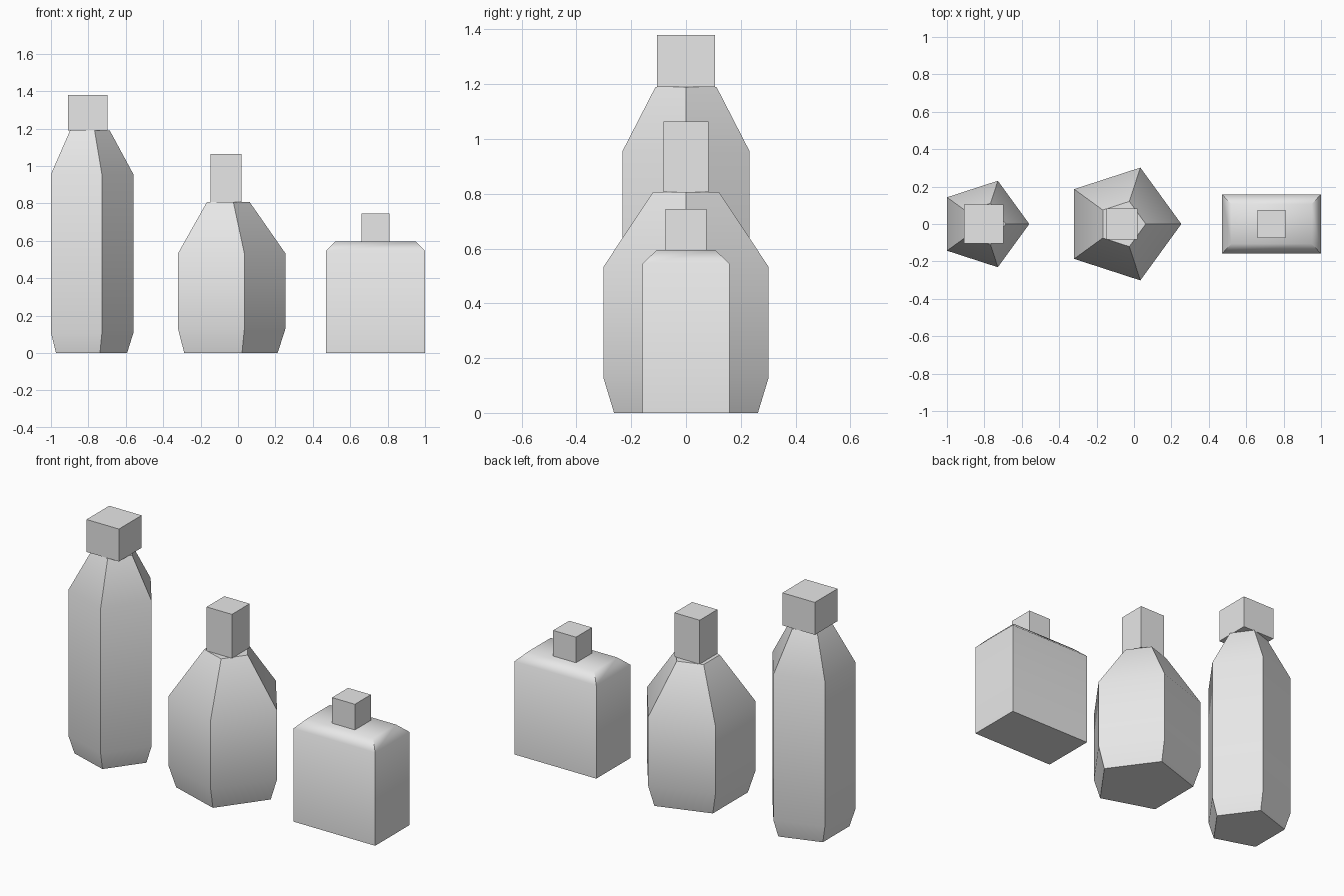
import bpy, bmesh, math

if "Cube" in bpy.data.objects:
    bpy.data.objects.remove(bpy.data.objects["Cube"], do_unlink=True)

GREY = (0.8, 0.8, 0.8, 1.0)
grey = bpy.data.materials.new("light grey")
grey.use_nodes = True
grey.diffuse_color = GREY
grey.node_tree.nodes["Principled BSDF"].inputs["Base Color"].default_value = GREY


def loft(name, x, rings, smooth=True):
    """Skin a stack of rings, each a height and a list of (x, y) corners."""
    bm = bmesh.new()
    loops = [[bm.verts.new((px, py, z)) for px, py in corners] for z, corners in rings]
    n = len(loops[0])
    for low, high in zip(loops, loops[1:]):
        for i in range(n):
            j = (i + 1) % n
            bm.faces.new((low[i], low[j], high[j], high[i]))
    bm.faces.new(loops[0][::-1])
    bm.faces.new(loops[-1])
    mesh = bpy.data.meshes.new(name)
    bm.to_mesh(mesh)
    bm.free()
    mesh.materials.append(grey)
    obj = bpy.data.objects.new(name, mesh)
    obj.location.x = x
    bpy.context.collection.objects.link(obj)
    if smooth:
        bpy.ops.object.select_all(action="DESELECT")
        obj.select_set(True)
        bpy.context.view_layer.objects.active = obj
        bpy.ops.object.shade_smooth_by_angle(angle=math.radians(55))
    return obj


def pentagon(r):
    angles = [math.tau * i / 5 for i in range(5)]
    return [(r * math.cos(a), r * math.sin(a)) for a in angles]


def rectangle(hx, hy):
    return [(-hx, -hy), (hx, -hy), (hx, hy), (-hx, hy)]


def cap(name, x, half, bottom, top):
    square = rectangle(half, half)
    loft(name, x, [(bottom, square), (top, square)], smooth=False)


# Tall five-sided bottle
loft("tall_bottle", -0.803, [(z, pentagon(r)) for z, r in
     ((0, 0.21), (0.105, 0.243), (0.957, 0.243), (1.19, 0.117))])
cap("tall_bottle_cap", -0.803, 0.105, 1.19, 1.38)

# Medium five-sided bottle
loft("medium_bottle", -0.064, [(z, pentagon(r)) for z, r in
     ((0, 0.276), (0.128, 0.317), (0.533, 0.317), (0.806, 0.127))])
cap("medium_bottle_cap", -0.064, 0.082, 0.806, 1.063)

# Short rectangular bottle with chamfered shoulders
loft("short_bottle", 0.735, [(0, rectangle(0.265, 0.159)),
     (0.545, rectangle(0.265, 0.159)), (0.595, rectangle(0.215, 0.106))])
cap("short_bottle_cap", 0.735, 0.074, 0.595, 0.745)
